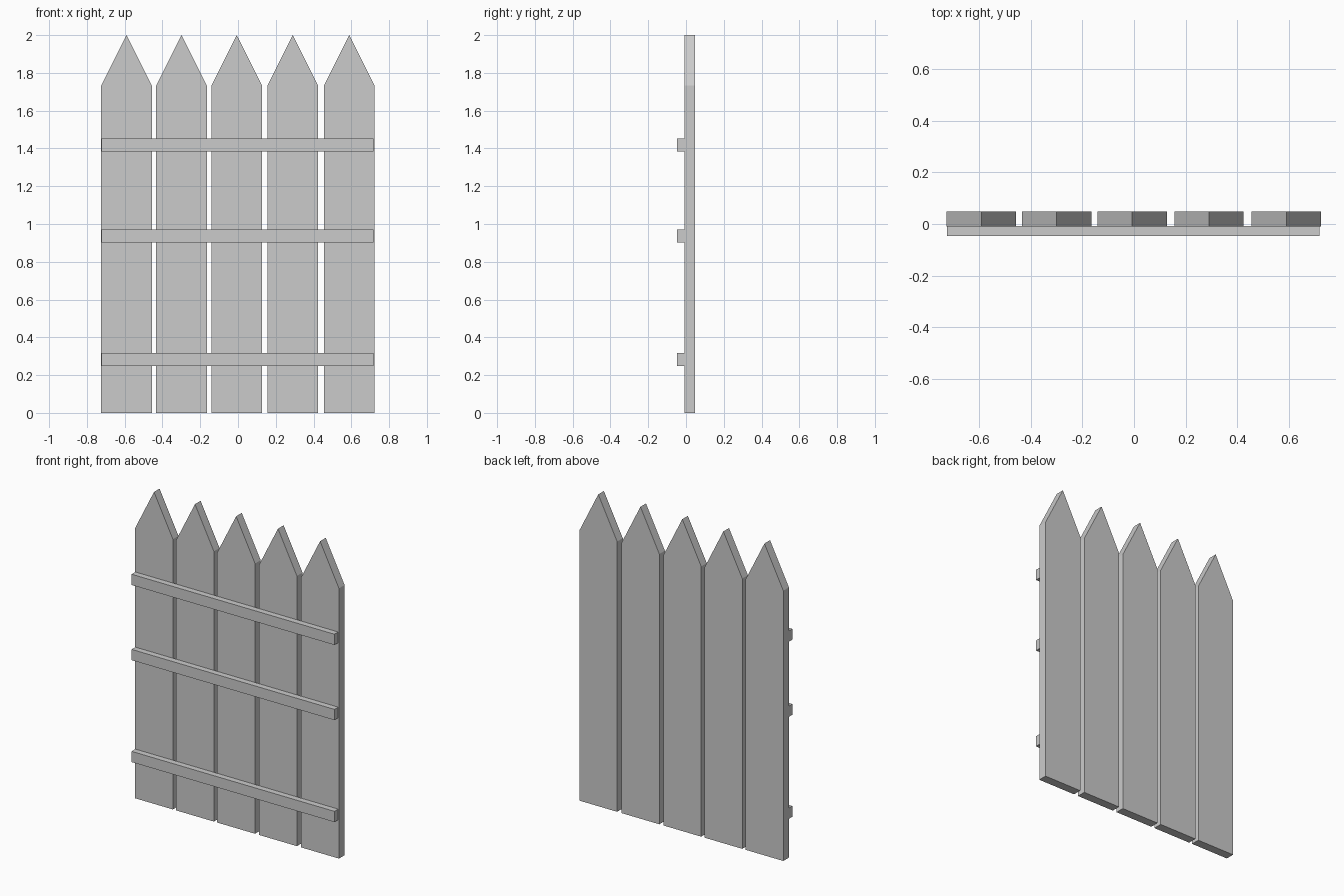
import bpy

if "Cube" in bpy.data.objects:
    bpy.data.objects.remove(bpy.data.objects["Cube"])


def prism(name, profile, y0, y1):
    """Extrude an x-z outline from y0 (front) to y1 (back)."""
    n = len(profile)
    verts = [(x, y, z) for y in (y0, y1) for x, z in profile]
    faces = [tuple(range(n)), tuple(reversed(range(n, 2 * n)))]
    faces += [(i, i + n, (i + 1) % n + n, (i + 1) % n) for i in range(n)]
    mesh = bpy.data.meshes.new(name)
    mesh.from_pydata(verts, [], faces)
    obj = bpy.data.objects.new(name, mesh)
    bpy.context.collection.objects.link(obj)
    return obj


# Pointed pickets
HALF, SHOULDER, TOP = 0.134, 1.733, 2.0
for i, cx in enumerate((-0.590, -0.299, -0.007, 0.290, 0.589)):
    outline = [(cx - HALF, 0), (cx + HALF, 0), (cx + HALF, SHOULDER),
               (cx, TOP), (cx - HALF, SHOULDER)]
    prism(f"picket_{i + 1}", outline, -0.009, 0.048)

# Horizontal rails across the front
for name, z0 in (("lower_rail", 0.247), ("middle_rail", 0.901), ("upper_rail", 1.383)):
    z1 = z0 + 0.069
    prism(name, [(-0.722, z0), (0.717, z0), (0.717, z1), (-0.722, z1)], -0.047, -0.008)
